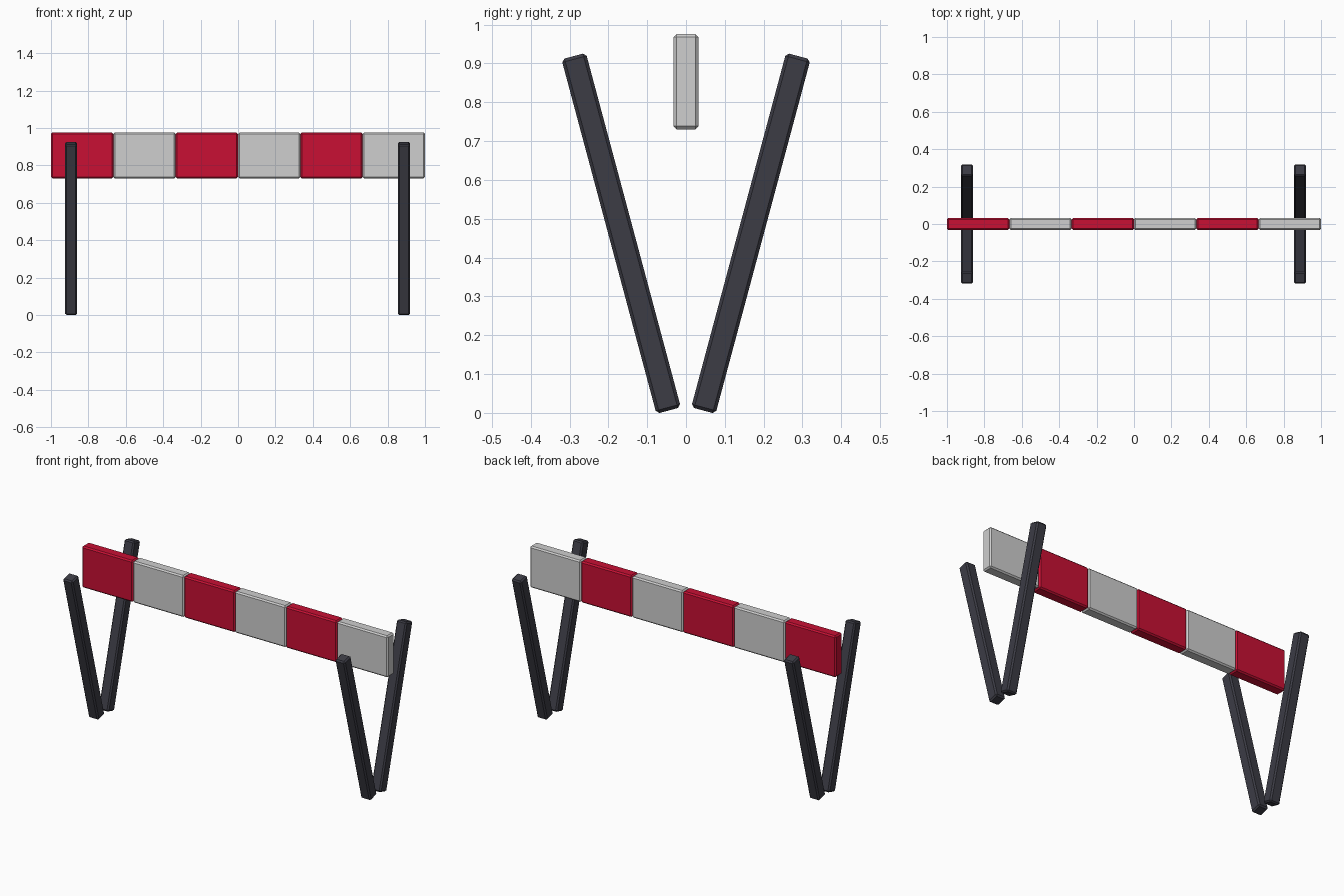
import bpy
import math

cube = bpy.data.objects.get("Cube")
if cube:
    bpy.data.objects.remove(cube, do_unlink=True)


def make_material(name, rgb):
    mat = bpy.data.materials.new(name)
    mat.use_nodes = True
    color = (*rgb, 1.0)
    mat.diffuse_color = color
    mat.node_tree.nodes["Principled BSDF"].inputs["Base Color"].default_value = color
    return mat


def bevelled_box(name, size, location, mat, tilt=0.0, bevel=0.008):
    bpy.ops.mesh.primitive_cube_add(size=1, location=location)
    obj = bpy.context.object
    obj.name = name
    obj.scale = size
    bpy.ops.object.transform_apply(location=False, rotation=False, scale=True)
    obj.rotation_euler.x = tilt
    mod = obj.modifiers.new("Edge bevel", 'BEVEL')
    mod.width = bevel
    mod.segments = 1
    obj.data.materials.append(mat)
    return obj


red = make_material("signal red", (0.58, 0.005, 0.034))
white = make_material("off white", (0.62, 0.62, 0.62))
charcoal = make_material("charcoal", (0.045, 0.045, 0.06))

# Striped crossbar: alternating bevelled blocks
count = 6
width = 2 / count
for i in range(count):
    mat = white if i % 2 else red
    bevelled_box(f"crossbar_block_{i + 1}", (width, 0.065, 0.245),
                 (-1 + width * (i + 0.5), 0, 0.853), mat)

# V-shaped pairs of legs, spreading upwards
tilt = math.radians(15)
for side, x in (("right", -0.892), ("left", 0.888)):
    for end, sign in (("front", -1), ("back", 1)):
        bevelled_box(f"{end}_{side}_leg", (0.065, 0.065, 0.945),
                     (x, sign * 0.167, 0.4625), charcoal, tilt=-sign * tilt)
